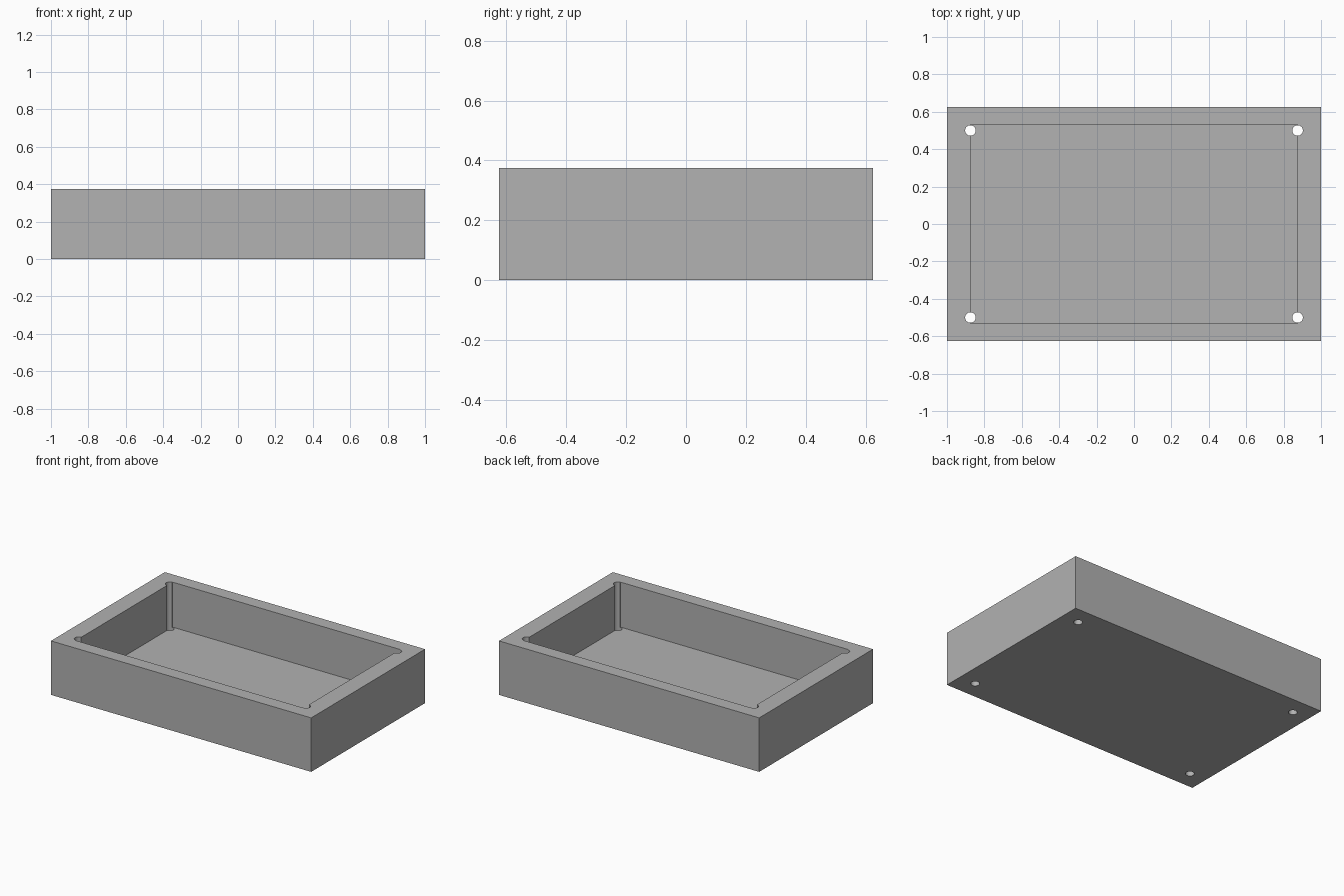
import bpy
from math import pi, radians

cube = bpy.data.objects.get("Cube")
if cube:
    bpy.data.objects.remove(cube, do_unlink=True)

LENGTH, WIDTH, HEIGHT = 2.0, 1.25, 0.375
POCKET_X, POCKET_Y, FLOOR = 1.75, 1.0625, 0.0625
HOLE_X, HOLE_Y, HOLE_R = 0.875, 0.5, 0.028
SIDES = 32

grey = bpy.data.materials.new("plain grey")
grey.use_nodes = True
colour = (0.445, 0.445, 0.445, 1)
grey.diffuse_color = colour
grey.node_tree.nodes["Principled BSDF"].inputs["Base Color"].default_value = colour


def block(name, size, bottom):
    bpy.ops.mesh.primitive_cube_add(size=1, location=(0, 0, bottom + size[2] / 2))
    obj = bpy.context.object
    obj.name = name
    obj.scale = size
    bpy.ops.object.transform_apply(location=True, rotation=True, scale=True)
    obj.data.materials.append(grey)
    return obj


def cut(target, cutter):
    cutter.hide_render = True
    bpy.context.view_layer.objects.active = target
    mod = target.modifiers.new("cut", 'BOOLEAN')
    mod.operation = 'DIFFERENCE'
    mod.solver = 'EXACT'
    mod.object = cutter
    bpy.ops.object.modifier_apply(modifier=mod.name)
    bpy.data.objects.remove(cutter, do_unlink=True)


# Solid tray body
tray = block("tray", (LENGTH, WIDTH, HEIGHT), 0)

# Open pocket above the floor
cut(tray, block("pocket_cutter", (POCKET_X, POCKET_Y, HEIGHT), FLOOR))

# Through holes that notch the pocket's corners
for sx in (-1, 1):
    for sy in (-1, 1):
        bpy.ops.mesh.primitive_cylinder_add(
            vertices=SIDES, radius=HOLE_R, depth=HEIGHT * 2,
            location=(sx * HOLE_X, sy * HOLE_Y, HEIGHT / 2), rotation=(0, 0, pi / SIDES))
        hole = bpy.context.object
        hole.name = "hole_cutter"
        hole.data.materials.append(grey)
        cut(tray, hole)

# Smooth hole walls, sharp block edges
bpy.ops.object.select_all(action='DESELECT')
tray.select_set(True)
bpy.context.view_layer.objects.active = tray
bpy.ops.object.shade_smooth_by_angle(angle=radians(30))
